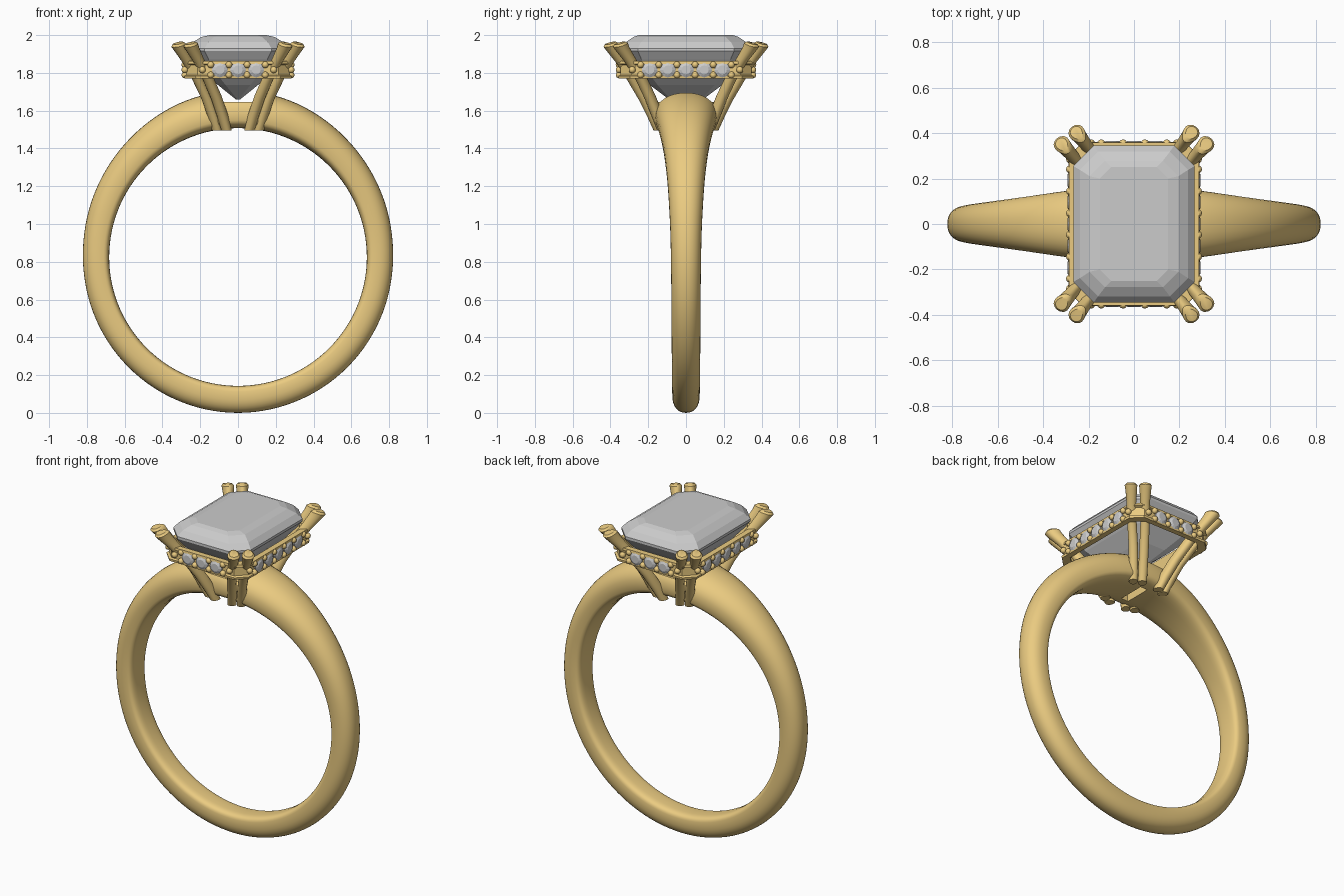
import bpy, bmesh
from math import sin, cos, pi, radians, degrees
from mathutils import Vector

if "Cube" in bpy.data.objects:
    bpy.data.objects.remove(bpy.data.objects["Cube"])

gold = bpy.data.materials.new("gold")
gold.diffuse_color = (0.83, 0.60, 0.22, 1)
gold.use_nodes = True
gold.node_tree.nodes["Principled BSDF"].inputs["Base Color"].default_value = gold.diffuse_color


def finish(bm, name, mat=None, smooth=None):
    bmesh.ops.recalc_face_normals(bm, faces=bm.faces)
    me = bpy.data.meshes.new(name)
    bm.to_mesh(me)
    bm.free()
    ob = bpy.data.objects.new(name, me)
    bpy.context.collection.objects.link(ob)
    if mat:
        me.materials.append(mat)
    if smooth:
        shade(ob, smooth)
    return ob


def shade(ob, angle):
    bpy.ops.object.select_all(action='DESELECT')
    ob.select_set(True)
    bpy.context.view_layer.objects.active = ob
    bpy.ops.object.shade_smooth_by_angle(angle=radians(angle))


def loft(bm, rings, closed=False):
    """Skin a list of equal-length point rings; cap the ends unless closed."""
    vs = [[bm.verts.new(p) for p in r] for r in rings]
    n = len(vs[0])
    for i in range(len(vs) if closed else len(vs) - 1):
        a, b = vs[i], vs[(i + 1) % len(vs)]
        for j in range(n):
            k = (j + 1) % n
            bm.faces.new((a[j], a[k], b[k], b[j]))
    if not closed:
        bm.faces.new(vs[0])
        bm.faces.new(vs[-1])


def interp(table, x):
    for (x0, y0), (x1, y1) in zip(table, table[1:]):
        if x <= x1:
            t = (x - x0) / (x1 - x0)
            return y0 + (y1 - y0) * t
    return table[-1][1]


def spow(v, e):
    return (1 if v >= 0 else -1) * abs(v) ** e


def octagon(hx, hy, c, z):
    q = [(hx, hy - c), (hx - c, hy), (c - hx, hy), (-hx, hy - c),
         (-hx, c - hy), (c - hx, -hy), (hx - c, -hy), (hx, c - hy)]
    return [(x, y, z) for x, y in q]


# Tapered shank: domed outside, nearly flat comfort-fit inside
WIDTH = [(0, .168), (10, .164), (22, .148), (35, .126), (48, .108), (62, .094),
         (80, .082), (100, .078), (180, .072)]
OUTER = [(0, .882), (14, .878), (30, .862), (50, .842), (75, .826), (90, .82), (180, .825)]
CZ, RI = 0.825, 0.682
N, M = 120, 32
rings = []
for i in range(N):
    a = 2 * pi * i / N
    d = abs(degrees(a))
    d = min(d, 360 - d)
    w = sum(interp(WIDTH, max(0, min(180, d + o))) for o in (-5, 0, 5)) / 3
    ro = sum(interp(OUTER, max(0, min(180, d + o))) for o in (-8, 0, 8)) / 3
    rs = RI + (ro - RI) * 0.38
    ring = []
    for j in range(M):
        p = 2 * pi * j / M
        s, c = sin(p), cos(p)
        if s >= 0:
            y, r = w * spow(c, .9), rs + (ro - rs) * s ** .9
        else:
            y, r = w * spow(c, .6), rs - (rs - RI) * abs(s) ** .5
        ring.append((r * sin(a), y, CZ + r * cos(a)))
    rings.append(ring)
bm = bmesh.new()
loft(bm, rings, True)
shank = finish(bm, "shank", gold)

# Flat seat and narrow slot cut in the top of the shank
for nm, loc, size in (("seat_cutter", (0, 0, 1.745), (.26, .5, .2)),
                      ("slot_cutter", (0, 0, 1.6), (.05, .17, .4))):
    bpy.ops.mesh.primitive_cube_add(size=1, location=loc)
    cut = bpy.context.object
    cut.name, cut.scale, cut.hide_render = nm, size, True
    mod = shank.modifiers.new(nm, 'BOOLEAN')
    mod.operation, mod.object, mod.solver = 'DIFFERENCE', cut, 'EXACT'
    bpy.context.view_layer.objects.active = shank
    bpy.ops.object.modifier_apply(modifier=mod.name)
    bpy.data.objects.remove(cut)
shade(shank, 35)

# Step-cut centre stone
STEPS = [(.012, .09, .008, 1.66), (.105, .19, .04, 1.735), (.185, .265, .06, 1.81),
         (.235, .315, .08, 1.87), (.267, .345, .09, 1.915), (.267, .345, .09, 1.93),
         (.238, .318, .08, 1.963), (.195, .278, .068, 1.99), (.15, .25, .05, 2.0)]
bm = bmesh.new()
loft(bm, [octagon(*s) for s in STEPS])
finish(bm, "centre_stone")

# Gallery frame: hollow wall with a raised rail at top and bottom
FX, FY = .285, .358
PROFILE = [(-.035, 1.862), (0, 1.862), (.002, 1.848), (-.010, 1.842),
           (-.010, 1.79), (.0, 1.784), (-.002, 1.77), (-.035, 1.77)]
bm = bmesh.new()
loft(bm, [octagon(FX + o, FY + o, .06, z) for o, z in PROFILE], True)
finish(bm, "gallery_frame", gold)

# Accent stones and holding beads along each side of the frame
gems, beads = bmesh.new(), bmesh.new()
P = 0.096


def bead(center, r=.018):
    res = bmesh.ops.create_uvsphere(beads, u_segments=12, v_segments=8, radius=r)
    bmesh.ops.translate(beads, verts=res['verts'], vec=center)


def gem(center, u, n):
    rows = []
    for r, h in ((.042, -.012), (.042, .004), (.024, .014)):
        rows.append([Vector(center) + n * h + u * (r * cos(pi * k / 6)) +
                     Vector((0, 0, r * sin(pi * k / 6))) for k in range(12)])
    loft(gems, rows)


for s in (-1, 1):
    for u, n, off, count in ((Vector((1, 0, 0)), Vector((0, s, 0)), FY, 3),
                             (Vector((0, 1, 0)), Vector((s, 0, 0)), FX, 5)):
        for k in range(count):
            t = (k - (count - 1) / 2) * P
            gem(n * (off - .006) + u * t + Vector((0, 0, 1.816)), u, n)
        for k in range(count + 1):
            t = (k - count / 2) * P
            for z in (1.843, 1.789):
                bead(n * (off - .004) + u * t + Vector((0, 0, z)))
        for e in (-1, 1):
            bead(n * (off - .004) + u * e * (count / 2 * P + .045) + Vector((0, 0, 1.816)))
finish(gems, "accent_stones")
finish(beads, "holding_beads", gold, 60)

# Eight claws in corner pairs: x, y, z, radius down the path
CLAW_A = [(.058, .142, 1.495, .030), (.078, .172, 1.57, .031), (.112, .222, 1.67, .031),
          (.160, .287, 1.78, .031), (.208, .345, 1.87, .032), (.237, .382, 1.925, .038),
          (.247, .395, 1.948, .042), (.251, .400, 1.958, .030)]
CLAW_B = [(.108, .122, 1.495, .030), (.128, .148, 1.57, .031), (.163, .188, 1.67, .031),
          (.216, .240, 1.78, .031), (.268, .296, 1.87, .032), (.300, .333, 1.925, .038),
          (.312, .345, 1.948, .042), (.316, .349, 1.958, .030)]
for name, path in (("claw_outer", CLAW_A), ("claw_side", CLAW_B)):
    bm = bmesh.new()
    for sx in (-1, 1):
        for sy in (-1, 1):
            out = Vector((sx * .62, sy * .78, 0))
            side = Vector((-out.y, out.x, 0))
            rows = []
            for i, (x, y, z, r) in enumerate(path):
                ring = []
                for k in range(16):
                    a = 2 * pi * k / 16
                    # wedge-like section, wider on the outside
                    v = out * (r * cos(a)) + side * (r * sin(a) * (.85 + .2 * cos(a)))
                    tilt = -.3 * r * cos(a) if i else 0
                    ring.append(Vector((sx * x, sy * y, z + tilt)) + v)
                rows.append(ring)
            loft(bm, rows)
    finish(bm, name + "_prongs", gold, 40)
